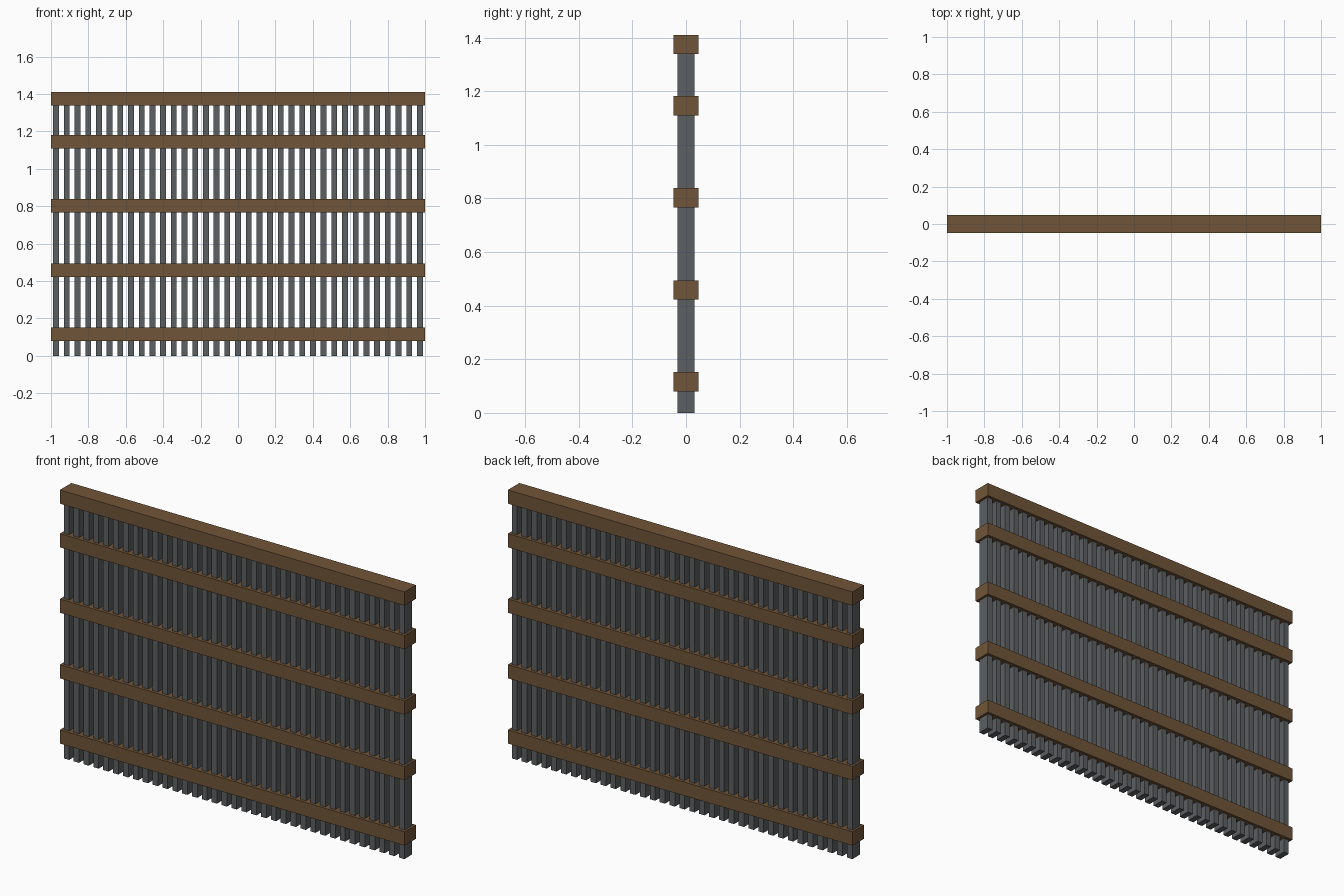
import bpy

if "Cube" in bpy.data.objects:
    bpy.data.objects.remove(bpy.data.objects["Cube"])


def flat_material(name, rgb):
    mat = bpy.data.materials.new(name)
    mat.diffuse_color = (*rgb, 1.0)
    mat.use_nodes = True
    mat.node_tree.nodes["Principled BSDF"].inputs["Base Color"].default_value = mat.diffuse_color
    return mat


def box(name, center, size, mat):
    bpy.ops.mesh.primitive_cube_add(size=1, location=center)
    obj = bpy.context.object
    obj.name = name
    obj.scale = size
    bpy.ops.object.transform_apply(location=False, rotation=False, scale=True)
    obj.data.materials.append(mat)
    return obj


wood = flat_material("brown wood", (0.165, 0.091, 0.040))
iron = flat_material("dark grey iron", (0.107, 0.117, 0.122))

# Horizontal rails, full width
RAIL_HEIGHT = 0.072
for i, z in enumerate((0.116, 0.458, 0.802, 1.145, 1.374)):
    box(f"rail_{i + 1}", (0, 0, z), (2.0, 0.095, RAIL_HEIGHT), wood)

# Evenly spaced upright bars, ending inside the top rail
BARS, SPACING, BAR_TOP = 35, 0.0572, 1.395
for i in range(BARS):
    x = (i - (BARS - 1) / 2) * SPACING
    box(f"upright_bar_{i + 1}", (x, 0, BAR_TOP / 2), (0.031, 0.065, BAR_TOP), iron)
